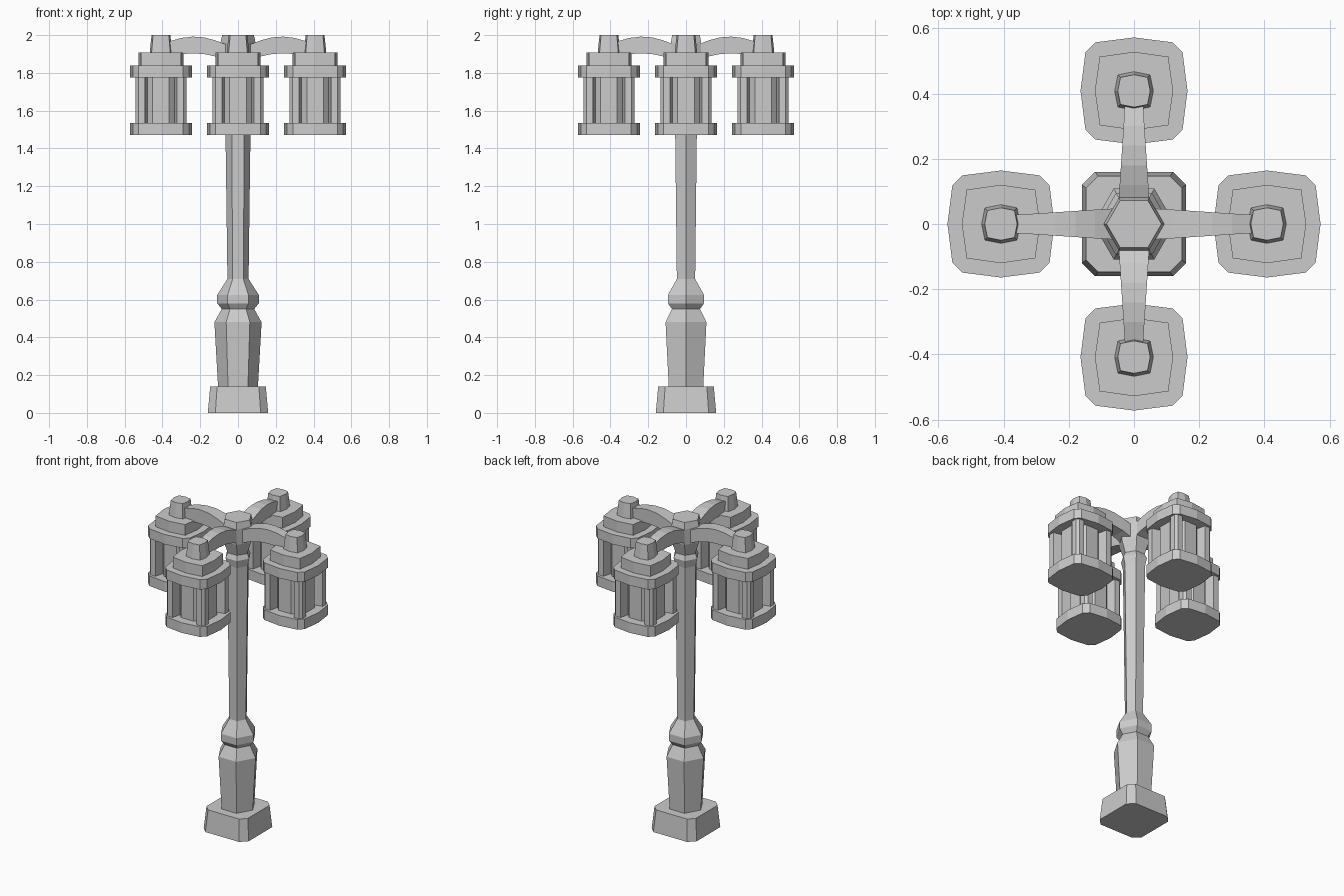
import bpy, bmesh, math
from mathutils import Matrix

if "Cube" in bpy.data.objects:
    bpy.data.objects.remove(bpy.data.objects["Cube"])


def loft(name, rings, xf=Matrix.Identity(4)):
    """Skin a list of equal-length 3D rings and cap both ends."""
    bm = bmesh.new()
    loops = [[bm.verts.new(p) for p in ring] for ring in rings]
    n = len(loops[0])
    for a, b in zip(loops, loops[1:]):
        for i in range(n):
            j = (i + 1) % n
            bm.faces.new((a[i], a[j], b[j], b[i]))
    bm.faces.new(loops[0][::-1])
    bm.faces.new(loops[-1])
    bmesh.ops.transform(bm, matrix=xf, verts=bm.verts)
    bmesh.ops.recalc_face_normals(bm, faces=bm.faces)
    mesh = bpy.data.meshes.new(name)
    bm.to_mesh(mesh)
    bm.free()
    obj = bpy.data.objects.new(name, mesh)
    bpy.context.collection.objects.link(obj)
    return obj


def at(outline, z, s=1.0):
    return [(x * s, y * s, z) for x, y in outline]


def ngon(n, phase=0.0):
    return [(math.cos(math.tau * i / n + phase), math.sin(math.tau * i / n + phase))
            for i in range(n)]


def four_way(points):
    """Repeat one quarter of an outline around the centre."""
    out = []
    for c, s in ((1, 0), (0, 1), (-1, 0), (0, -1)):
        out += [(c * x - s * y, s * x + c * y) for x, y in points]
    return out


# Square foot with clipped corners
foot = four_way([(1, -0.75), (1, 0.75)])
loft("foot", [at(foot, 0, 0.16), at(foot, 0.14, 0.147)])

# Six-sided turned post, from pedestal to hub
hexagon = ngon(6)
profile = [(0.105, 0.13), (0.125, 0.48), (0.086, 0.55), (0.11, 0.58),
           (0.11, 0.625), (0.062, 0.70), (0.056, 0.71), (0.069, 1.70),
           (0.08, 1.75), (0.066, 1.78), (0.093, 1.86), (0.093, 1.96), (0.084, 2.0)]
loft("post", [at(hexagon, z, r) for r, z in profile])

# Lantern outlines: bowed square plate, bowed cap, post section
plate = four_way([(0.164, 0), (0.149, 0.118), (0.118, 0.149)])
roof = four_way([(0.12, 0), (0.105, 0.105)])
cap = four_way([(0.06, 0), (0.05, 0.05)])
corner = [(0.07, 0.07), (0.135, 0.085), (0.135, 0.12), (0.12, 0.135), (0.085, 0.135)]
glass = ngon(8, math.pi / 8)

# Arm stations: distance out, bottom z, top z, half width
arm = [(0.05, 1.86, 1.945, 0.048), (0.12, 1.887, 1.972, 0.044), (0.18, 1.9, 1.988, 0.04),
       (0.24, 1.903, 1.992, 0.036), (0.30, 1.9, 1.985, 0.032), (0.38, 1.885, 1.962, 0.027)]

for i, side in enumerate(("right", "back", "left", "front")):
    turn = Matrix.Rotation(i * math.pi / 2, 4, 'Z')
    hang = turn @ Matrix.Translation((0.408, 0, 0))
    loft(side + "_arm", [[(x, -w, lo), (x, w, lo), (x, w, hi), (x, -w, hi)]
                         for x, lo, hi, w in arm], turn)
    loft(side + "_lantern_floor", [at(plate, 1.47), at(plate, 1.535)], hang)
    loft(side + "_lantern_glass", [at(glass, 1.53, 0.115), at(glass, 1.78, 0.115)], hang)
    for k in range(4):
        spin = hang @ Matrix.Rotation(k * math.pi / 2, 4, 'Z')
        loft(side + "_lantern_corner_bar", [at(corner, 1.53), at(corner, 1.78)], spin)
    loft(side + "_lantern_eave", [at(plate, 1.775), at(plate, 1.838)], hang)
    loft(side + "_lantern_roof", [at(roof, 1.83), at(roof, 1.907)], hang)
    loft(side + "_lantern_cap", [at(cap, 1.90), at(cap, 2.0, 0.83)], hang)
